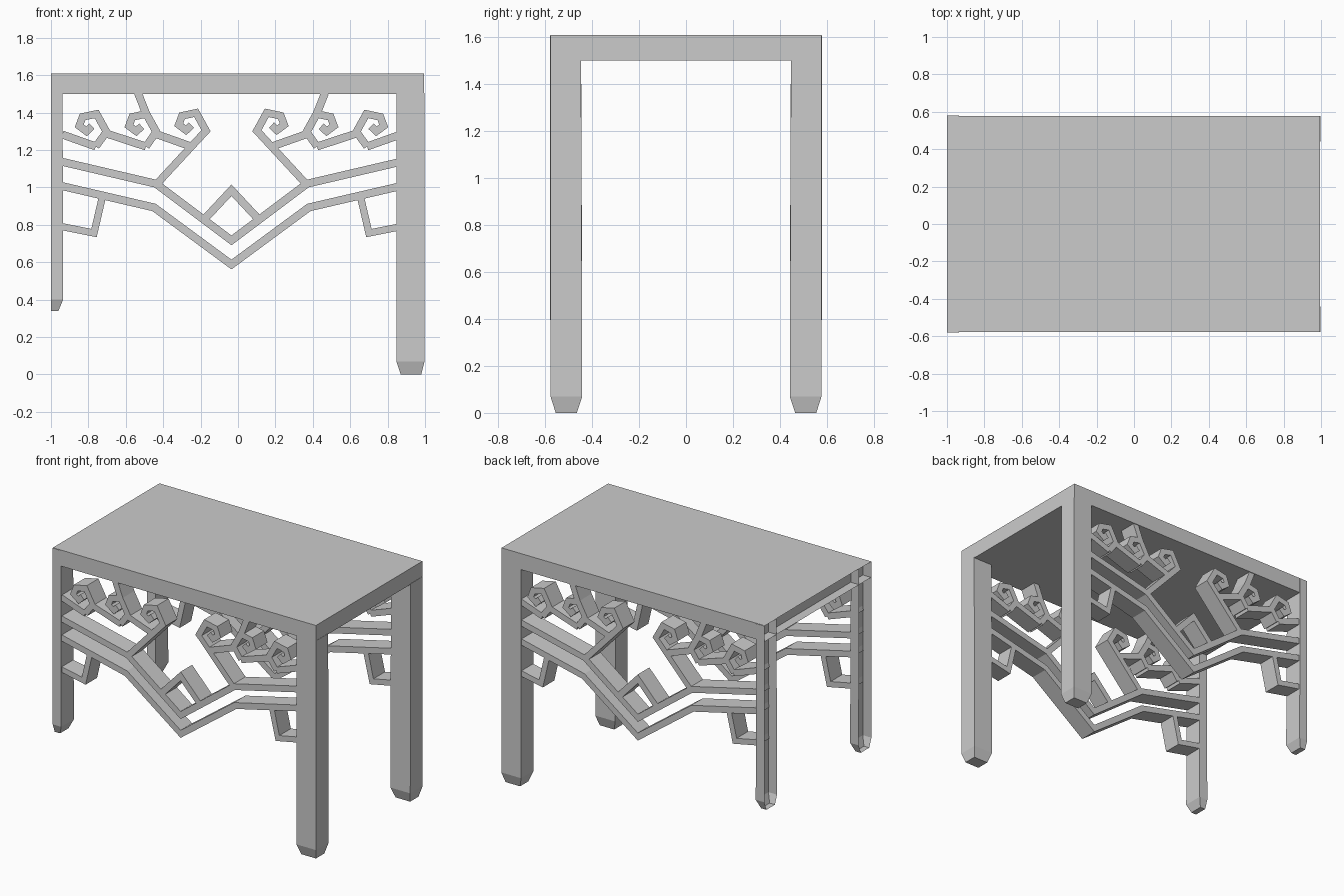
import bpy, bmesh
from mathutils import Vector

if "Cube" in bpy.data.objects:
    bpy.data.objects.remove(bpy.data.objects["Cube"])

CX = -0.035          # symmetry line of the fretwork
BAR = 0.042          # bar thickness
Y0, Y1 = -0.572, -0.447


def finish(name, bm, mirror=(False, False), loc=(0, 0, 0)):
    bmesh.ops.recalc_face_normals(bm, faces=bm.faces)
    me = bpy.data.meshes.new(name)
    bm.to_mesh(me)
    bm.free()
    ob = bpy.data.objects.new(name, me)
    ob.location = loc
    bpy.context.collection.objects.link(ob)
    if any(mirror):
        m = ob.modifiers.new("Mirror", 'MIRROR')
        m.use_axis = (mirror[0], mirror[1], False)
        m.use_mirror_merge = False
    return ob


def loft(name, rings, open_end=False, mirror_y=False):
    """Stack of rectangles (x0, x1, y0, y1, z); open_end drops faces on x = -1."""
    bm = bmesh.new()
    loops = [[bm.verts.new((x, y, z)) for x, y in ((a, c), (b, c), (b, d), (a, d))]
             for a, b, c, d, z in rings]
    bm.faces.new(loops[0])
    bm.faces.new(loops[-1])
    for lo, hi in zip(loops, loops[1:]):
        for i in range(4):
            j = (i + 1) % 4
            bm.faces.new((lo[i], lo[j], hi[j], hi[i]))
    bmesh.ops.recalc_face_normals(bm, faces=bm.faces)
    if open_end:
        cut = [f for f in bm.faces if all(v.co.x < -0.999 for v in f.verts)]
        bmesh.ops.delete(bm, geom=cut, context='FACES')
    return finish(name, bm, (False, mirror_y))


def ribbon(bm, pts, width=BAR):
    """Mitred bar following a path in the xz plane, as deep as the legs."""
    p = [Vector(q) for q in pts]
    rows = []
    for i, q in enumerate(p):
        d0 = (q - p[i - 1]).normalized() if i else (p[1] - q).normalized()
        d1 = (p[i + 1] - q).normalized() if i < len(p) - 1 else d0
        n0, n1 = Vector((-d0.y, d0.x)), Vector((-d1.y, d1.x))
        m = (n0 + n1).normalized()
        off = m * (width / 2 / max(m.dot(n0), 0.4))
        a, b = q + off, q - off
        rows.append([bm.verts.new(c) for c in ((a.x, Y0, a.y), (b.x, Y0, b.y),
                                               (b.x, Y1, b.y), (a.x, Y1, a.y))])
    bm.faces.new(rows[0])
    bm.faces.new(rows[-1])
    for r, s in zip(rows, rows[1:]):
        for i in range(4):
            j = (i + 1) % 4
            bm.faces.new((r[i], r[j], s[j], s[i]))


# Table top, a shell open at the left end, with a wall set just inside
loft("table_top", [(-1, 0.995, -0.577, 0.577, 1.5), (-1, 0.995, -0.577, 0.577, 1.61)],
     open_end=True)
bm = bmesh.new()
bm.faces.new([bm.verts.new((-0.937, y, z)) for y, z in
              ((-0.575, 1.5), (0.575, 1.5), (0.575, 1.61), (-0.575, 1.61))])
finish("top_inner_wall", bm)

# Right legs: full length with tapered feet
loft("right_legs", [(0.87, 0.98, -0.555, -0.465, 0), (0.847, 0.997, -0.577, -0.442, 0.07),
                    (0.847, 0.997, -0.577, -0.447, 1.505)], mirror_y=True)

# Left legs: shorter, narrow and open on the outside
loft("left_legs", [(-1, -0.96, -0.557, -0.465, 0.34), (-1, -0.935, -0.58, -0.442, 0.40),
                   (-1, -0.938, -0.58, -0.447, 1.608)], open_end=True, mirror_y=True)

# Central fretwork: two long V bars and the small peak
bm = bmesh.new()
for half in ([(0.414, 0.893), (0.905, 1.007)], [(0.404, 1.02), (0.905, 1.137)]):
    tip = (0, 0.588) if half[0][1] < 1 else (0, 0.717)
    ribbon(bm, [(-x, z) for x, z in half[::-1]] + [tip] + half)
ribbon(bm, [(-0.14, 0.835), (0, 0.985), (0.14, 0.835)])
finish("fretwork_centre", bm, (False, True), (CX, 0, 0))

# Side fretwork: scrolls, stems and lower brackets
CURL = [(0, 0), (0.053, 0.096), (0.128, 0.08), (0.146, 0.032), (0.107, 0.003), (0.078, 0.03)]
bends = [(0.136, 1.303), (0.402, 1.297), (0.668, 1.297)]
feet = [(0.398, 1.02), (0.457, 1.219), (0.725, 1.219)]
bm = bmesh.new()
for b, f in zip(bends, feet):
    ribbon(bm, [f] + [(b[0] + u, b[1] + w) for u, w in CURL], 0.04)
ribbon(bm, [(0.21, 1.217), (0.402, 1.285)])
ribbon(bm, [feet[1], (0.668, 1.288)])
ribbon(bm, [feet[2], (0.905, 1.283)])
ribbon(bm, [(0.402, 1.297), (0.457, 1.396), (0.5, 1.505)])
ribbon(bm, [(0.905, 0.79), (0.735, 0.756), (0.69, 0.95)], 0.038)
finish("fretwork_sides", bm, (True, True), (CX, 0, 0))
